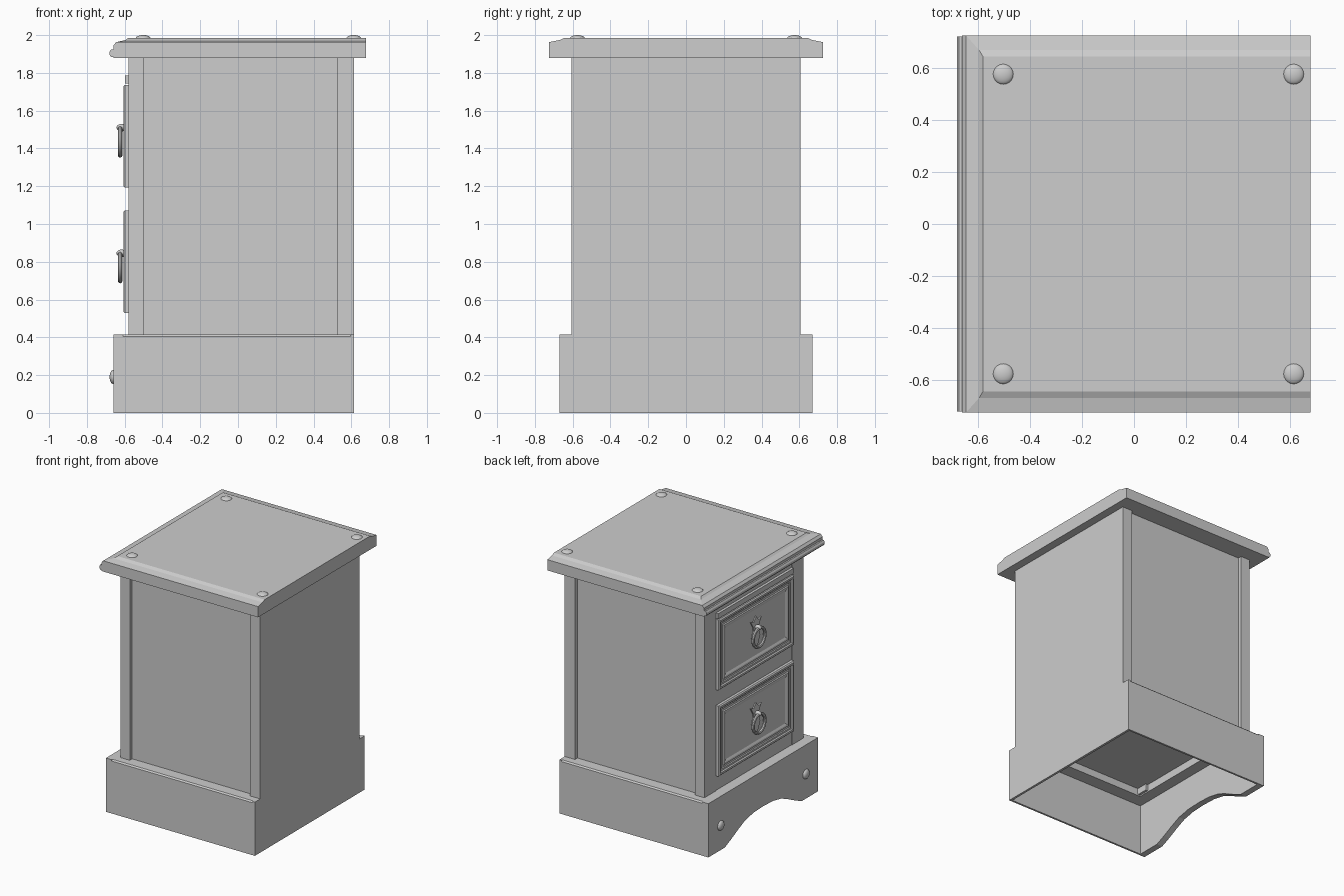
import bpy, bmesh, math
from mathutils import Matrix

cube = bpy.data.objects.get("Cube")
if cube:
    bpy.data.objects.remove(cube, do_unlink=True)

GREY = (0.61, 0.61, 0.61, 1)
grey = bpy.data.materials.new("plain_grey")
grey.use_nodes = True
grey.diffuse_color = GREY
grey.node_tree.nodes["Principled BSDF"].inputs["Base Color"].default_value = GREY


def finish(name, bm, smooth=False):
    bmesh.ops.recalc_face_normals(bm, faces=bm.faces)
    mesh = bpy.data.meshes.new(name)
    bm.to_mesh(mesh)
    bm.free()
    mesh.materials.append(grey)
    obj = bpy.data.objects.new(name, mesh)
    bpy.context.collection.objects.link(obj)
    if smooth:
        bpy.ops.object.select_all(action="DESELECT")
        obj.select_set(True)
        bpy.context.view_layer.objects.active = obj
        bpy.ops.object.shade_smooth_by_angle(angle=math.radians(40))
    return obj


def loft(name, rings):
    """Join equal-length point rings with quads and cap both ends."""
    bm = bmesh.new()
    loops = [[bm.verts.new(p) for p in ring] for ring in rings]
    n = len(loops[0])
    for a, b in zip(loops, loops[1:]):
        for i in range(n):
            j = (i + 1) % n
            bm.faces.new((a[i], a[j], b[j], b[i]))
    bm.faces.new(loops[0])
    bm.faces.new(loops[-1])
    return finish(name, bm)


def box(name, x0, x1, y0, y1, z0, z1):
    return loft(name, [[(x0, y0, z), (x1, y0, z), (x1, y1, z), (x0, y1, z)] for z in (z0, z1)])


def plate(name, outline, x0, x1):
    """Extrude a (y, z) outline along x."""
    return loft(name, [[(x, y, z) for y, z in outline] for x in (x0, x1)])


def mirrored(half):
    return half + [(-y, z) for y, z in reversed(half) if y]


def dome(name, centre, scale):
    bm = bmesh.new()
    bmesh.ops.create_uvsphere(bm, u_segments=20, v_segments=12, radius=1)
    bmesh.ops.transform(bm, matrix=Matrix.Translation(centre) @ Matrix.Diagonal((*scale, 1)), verts=bm.verts)
    return finish(name, bm, True)


def ring(name, centre, major, minor):
    """Torus standing in the yz plane."""
    bm = bmesh.new()
    n, m = 28, 8
    vs = []
    for i in range(n):
        a = math.tau * i / n
        for j in range(m):
            b = math.tau * j / m
            r = major + minor * math.cos(b)
            vs.append(bm.verts.new((centre[0] + minor * math.sin(b),
                                    centre[1] + r * math.cos(a), centre[2] + r * math.sin(a))))
    for i in range(n):
        for j in range(m):
            k, l = (i + 1) % n, (j + 1) % m
            bm.faces.new((vs[i * m + j], vs[k * m + j], vs[k * m + l], vs[i * m + l]))
    return finish(name, bm, True)


# Plinth: arched front board, thin side boards with a ledge that meets the carcass
arch = [(0.67, 0.415), (0.67, 0), (0.47, 0), (0.39, 0.035), (0.30, 0.08),
        (0.22, 0.115), (0.12, 0.135), (0, 0.14)]
plate("plinth_front", mirrored(arch), -0.66, -0.61)
box("plinth_front_ledge", -0.61, -0.52, -0.60, 0.60, 0.40, 0.415)
ledge = [(0.655, 0), (0.67, 0), (0.67, 0.405), (0.66, 0.415), (0.55, 0.415), (0.55, 0.40), (0.655, 0.40)]
for side, s in (("right", -1), ("left", 1)):
    plate("plinth_side_" + side, [(s * y, z) for y, z in ledge], -0.61, 0.60)

# Back sheet, wide at the plinth and narrower above
plate("back_panel", mirrored([(0.67, 0), (0.67, 0.415), (0.605, 0.415), (0.605, 1.88)]), 0.595, 0.613)

# Carcass: posts, recessed side panels, rails and floor
for side, s in (("right", -1), ("left", 1)):
    box("front_post_" + side, -0.581, -0.501, *sorted((s * 0.465, s * 0.605)), 0.41, 1.88)
    box("rear_post_" + side, 0.525, 0.595, *sorted((s * 0.55, s * 0.605)), 0.41, 1.88)
    box("side_panel_" + side, -0.51, 0.53, *sorted((s * 0.555, s * 0.575)), 0.41, 1.88)
for name, z0, z1 in (("bottom", 0.41, 0.53), ("middle", 1.07, 1.19), ("top", 1.74, 1.88)):
    box(name + "_rail", -0.577, -0.52, -0.465, 0.465, z0, z1)
box("cabinet_floor", -0.52, 0.595, -0.56, 0.56, 0.46, 0.48)
box("top_trim", -0.597, -0.575, -0.46, 0.46, 1.745, 1.785)

# Top board, eased at the front and sides, square at the back
levels = [(-0.66, 0.724, 1.88), (-0.66, 0.724, 1.945), (-0.645, 0.724, 1.963),
          (-0.595, 0.668, 1.974), (-0.58, 0.643, 1.986)]
loft("top_board", [[(x, -y, z), (0.678, -y, z), (0.678, y, z), (x, y, z)] for x, y, z in levels])
bead = [(-0.655, 1.885), (-0.672, 1.885), (-0.68, 1.895), (-0.68, 1.912), (-0.672, 1.925), (-0.655, 1.925)]
loft("top_front_moulding", [[(x, y, z) for x, z in bead] for y in (-0.72, 0.72)])

# Studs on the top and on the plinth
for y in (-0.575, 0.575):
    for x in (-0.502, 0.613):
        dome("top_stud", (x, y, 1.982), (0.04, 0.04, 0.018))
for y in (-0.52, 0.52):
    dome("plinth_stud", (-0.66, y, 0.19), (0.02, 0.037, 0.037))

# Drawers: moulded fronts given as (inset, x) steps, with ring pulls
steps = [(0, -0.53), (0, -0.598), (0.008, -0.606), (0.022, -0.606), (0.03, -0.598), (0.042, -0.598),
         (0.047, -0.592), (0.062, -0.592), (0.066, -0.60), (0.08, -0.60), (0.095, -0.592)]
pull = [(0, -0.11), (0.025, -0.09), (0.05, -0.03), (0.03, 0.02), (0.035, 0.05),
        (0.065, 0.10), (0.03, 0.09), (0, 0.125)]
for name, mid in (("lower", 0.80), ("upper", 1.465)):
    rings = []
    for d, x in steps:
        w, h = 0.46 - d, 0.272 - d
        rings.append([(x, -w, mid - h), (x, w, mid - h), (x, w, mid + h), (x, -w, mid + h)])
    loft(name + "_drawer", rings)
    plate(name + "_pull_plate", [(y, mid + z) for y, z in mirrored(pull)][:-1] if pull[0][0] else
          [(y, mid + z) for y, z in mirrored(pull)], -0.60, -0.591)
    dome(name + "_pull_mount", (-0.617, 0, mid + 0.045), (0.026, 0.02, 0.02))
    ring(name + "_pull_ring", (-0.624, 0, mid - 0.03), 0.072, 0.012)
